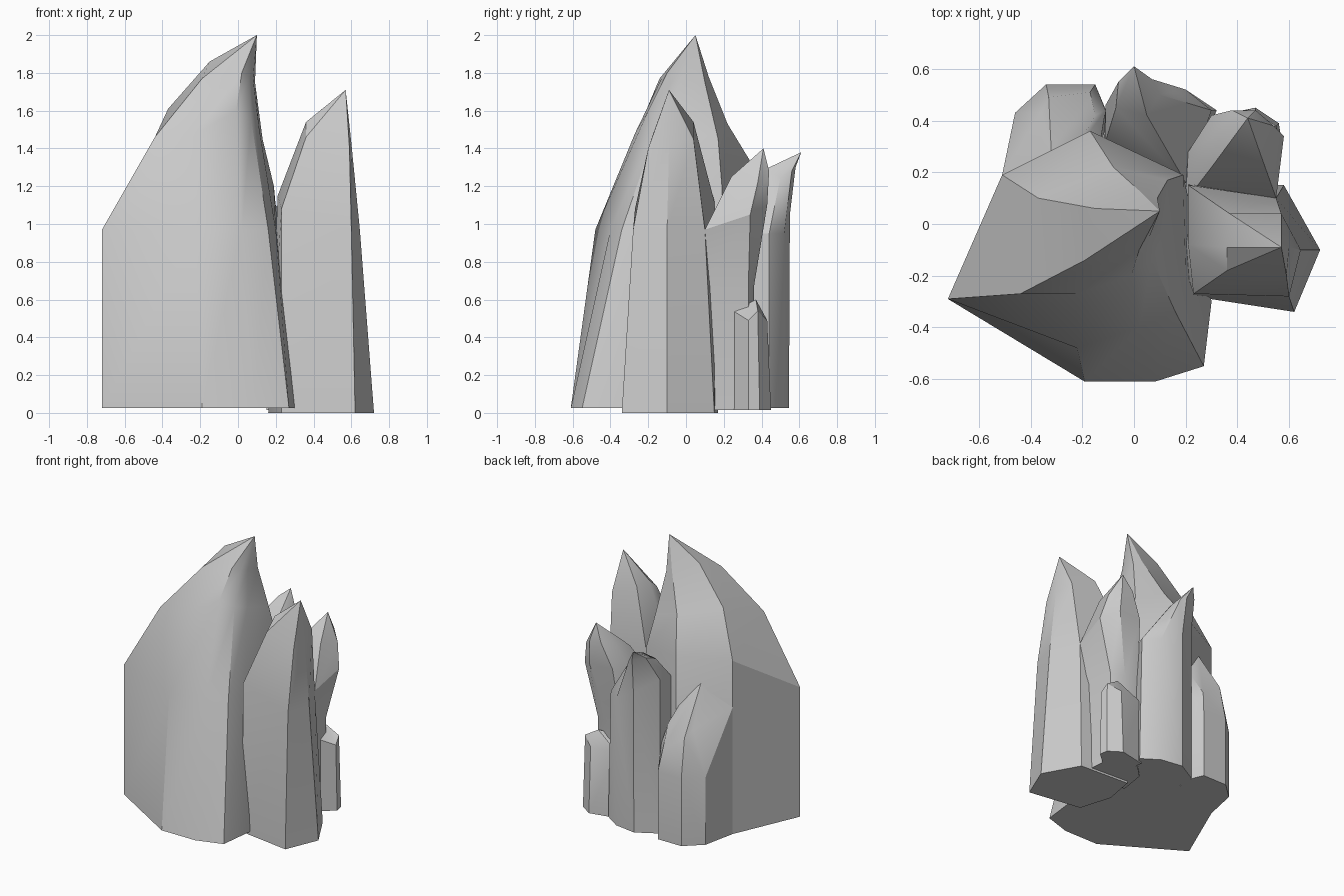
import bpy, bmesh, math


def crystal(name, base, rings, tip, z0, waist=None):
    """Loft a closed base outline through shoulder rings to a pointed tip."""
    levels = [[(x, y, z0) for x, y in base]]
    if waist:
        levels.append([(x, y, waist) for x, y in base])
    levels += rings
    bm = bmesh.new()
    vs = [[bm.verts.new(p) for p in ring] for ring in levels]
    top = bm.verts.new(tip)
    n = len(base)
    bm.faces.new(vs[0])
    for i in range(n):
        j = (i + 1) % n
        for lo, hi in zip(vs, vs[1:]):
            bm.faces.new((lo[i], lo[j], hi[j], hi[i]))
        bm.faces.new((vs[-1][i], vs[-1][j], top))
    bmesh.ops.recalc_face_normals(bm, faces=bm.faces)
    me = bpy.data.meshes.new(name)
    bm.to_mesh(me)
    bm.free()
    ob = bpy.data.objects.new(name, me)
    bpy.context.collection.objects.link(ob)
    bpy.ops.object.select_all(action='DESELECT')
    ob.select_set(True)
    bpy.context.view_layer.objects.active = ob
    bpy.ops.object.shade_smooth_by_angle(angle=math.radians(30))
    return ob


# Largest crystal
crystal("main_crystal",
        [(-.72, -.29), (-.19, -.61), (.08, -.61), (.27, -.55),
         (.30, -.30), (.20, .18), (-.17, .36), (-.51, .19)],
        [[(-.72, -.29, .97), (-.22, -.48, .97), (.02, -.40, .97), (.16, -.34, .97),
          (.20, -.20, .97), (.19, .19, 1.20), (-.17, .36, 1.30), (-.51, .19, 1.29)],
         [(-.44, -.27, 1.46), (-.22, -.27, 1.48), (-.01, -.20, 1.60), (.07, -.14, 1.55),
          (.11, -.05, 1.52), (.13, .17, 1.45), (-.08, .22, 1.53), (-.37, .10, 1.61)],
         [(-.19, -.14, 1.77), (-.08, -.13, 1.77), (.02, -.10, 1.80), (.06, -.05, 1.78),
          (.08, .0, 1.77), (.09, .10, 1.75), (.03, .12, 1.78), (-.15, .06, 1.86)]],
        (.10, .05, 2.0), .025)

# Slender crystal on the right
crystal("right_crystal",
        [(.62, -.34), (.72, -.10), (.58, .15), (.20, .17), (.16, -.05), (.23, -.28)],
        [[(.60, -.28, .97), (.645, -.10, .97), (.55, .10, .97),
          (.21, .15, 1.12), (.21, -.08, 1.15), (.23, -.27, 1.08)],
         [(.59, -.20, 1.40), (.60, -.09, 1.43), (.57, .04, 1.45),
          (.37, .04, 1.54), (.36, -.09, 1.54), (.36, -.18, 1.46)]],
        (.57, -.09, 1.71), 0)

# Outward-leaning crystal at the back right
crystal("leaning_crystal",
        [(.50, .08), (.48, .33), (.38, .36), (.27, .36), (.18, .27), (.15, .08)],
        [[(.55, .10, .97), (.58, .34, 1.05), (.48, .43, 1.10),
          (.30, .42, 1.10), (.21, .28, 1.0), (.20, .09, .95)],
         [(.50, .24, 1.25), (.54, .38, 1.22), (.47, .44, 1.28),
          (.38, .44, 1.28), (.33, .35, 1.26), (.30, .22, 1.20)]],
        (.44, .41, 1.40), .015, waist=.67)

# Stub crystal beneath it, running into the cluster
crystal("small_crystal",
        [(.57, .33), (.56, .39), (.47, .45), (.28, .41), (.30, .25), (.48, .25)],
        [[(.56, .33, .49), (.55, .38, .54), (.47, .43, .49),
          (.28, .40, .49), (.30, .25, .54), (.48, .25, .54)]],
        (.45, .37, .60), .015)

# Crystal with a hooked tip at the back
crystal("back_crystal",
        [(.20, .52), (.32, .44), (.18, .10), (-.12, .24), (-.11, .46), (.04, .545)],
        [[(.20, .52, .95), (.30, .44, .95), (.20, .16, .95),
          (-.11, .32, 1.12), (-.11, .46, 1.15), (.04, .55, 1.05)],
         [(.07, .56, 1.28), (.10, .50, 1.25), (.05, .42, 1.29),
          (-.07, .45, 1.29), (-.06, .55, 1.33), (.03, .58, 1.30)]],
        (.0, .61, 1.38), .025)

# Low sloping crystal at the back left
crystal("left_back_crystal",
        [(-.51, .19), (-.46, .43), (-.34, .54), (-.15, .54), (-.10, .42), (-.15, .20)],
        [[(-.51, .19, .95), (-.46, .43, .52), (-.34, .54, .52),
          (-.15, .54, .52), (-.11, .44, .68), (-.15, .20, 1.05)],
         [(-.36, .25, 1.08), (-.36, .43, .84), (-.33, .49, .79),
          (-.17, .51, .68), (-.15, .42, .83), (-.25, .25, 1.11)]],
        (-.32, .28, 1.12), .025)
